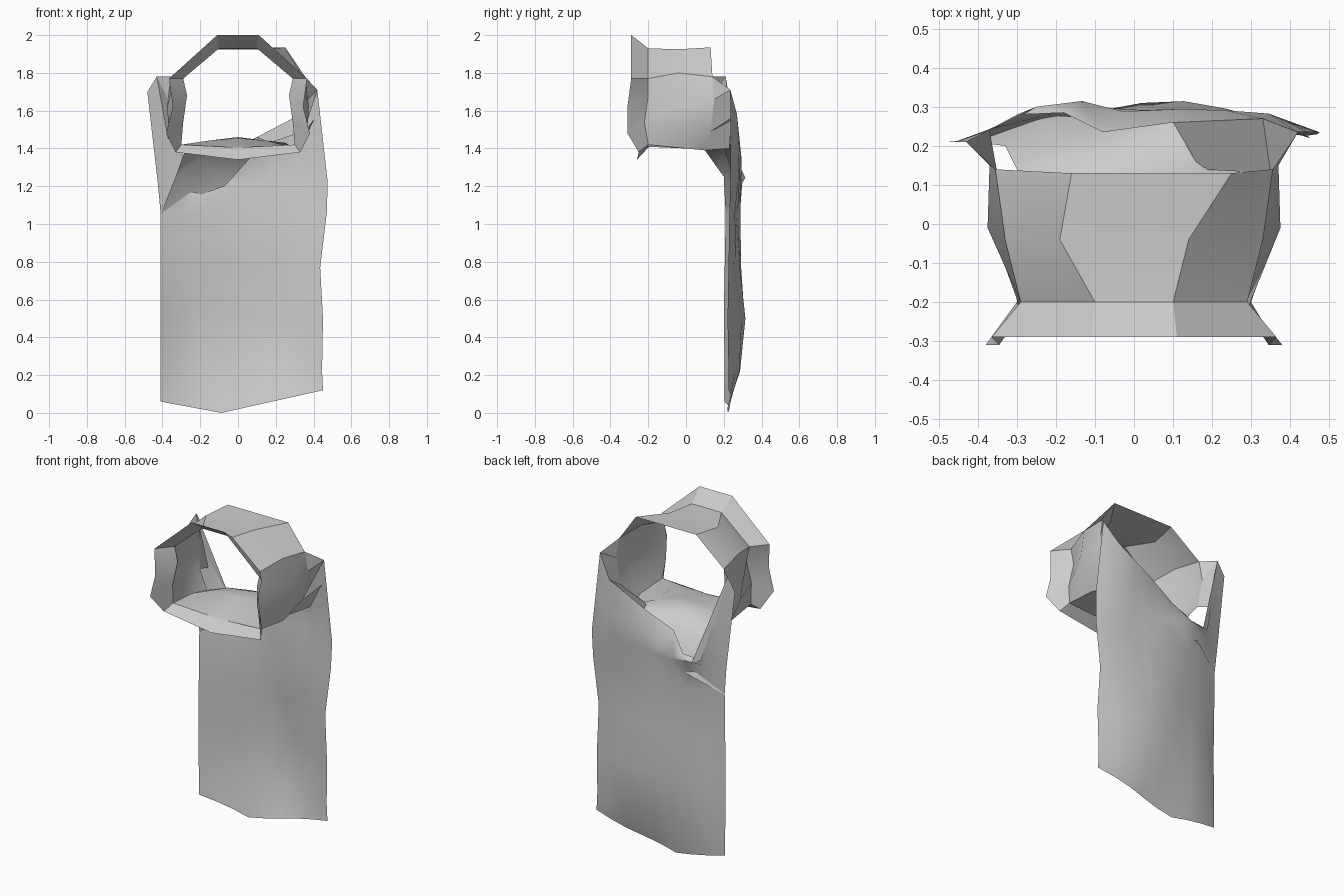
import bpy
import math
from mathutils import Vector

old = bpy.data.objects.get("Cube")
if old:
    bpy.data.objects.remove(old, do_unlink=True)

cloth = bpy.data.materials.new("grey cloth")
cloth.use_nodes = True
GREY = (0.6, 0.6, 0.6, 1)
cloth.diffuse_color = GREY
cloth.node_tree.nodes["Principled BSDF"].inputs["Base Color"].default_value = GREY


def add_sheet(name, verts, faces, angle):
    """Make an open cloth surface, smooth except at sharp folds."""
    mesh = bpy.data.meshes.new(name)
    mesh.from_pydata(verts, [], faces)
    mesh.materials.append(cloth)
    mesh.validate()
    obj = bpy.data.objects.new(name, mesh)
    bpy.context.collection.objects.link(obj)
    bpy.ops.object.select_all(action="DESELECT")
    obj.select_set(True)
    bpy.context.view_layer.objects.active = obj
    bpy.ops.object.mode_set(mode="EDIT")
    bpy.ops.mesh.select_all(action="SELECT")
    bpy.ops.mesh.remove_doubles(threshold=0.001)
    bpy.ops.mesh.normals_make_consistent(inside=False)
    bpy.ops.object.mode_set(mode="OBJECT")
    bpy.ops.object.shade_smooth_by_angle(angle=math.radians(angle))


def loft(name, rows, angle):
    """Bridge equally long rows of points with quads."""
    count = len(rows[0])
    verts = [p for row in rows for p in row]
    faces = [(r * count + c, r * count + c + 1, (r + 1) * count + c + 1, (r + 1) * count + c)
             for r in range(len(rows) - 1) for c in range(count - 1)]
    add_sheet(name, verts, faces, angle)


def mirrored(half, lean=0):
    """Full arch from its left half; lean shifts the crown sideways."""
    left = [Vector(p) for p in half]
    right = [Vector((-p.x, p.y, p.z)) for p in left]
    left[0].x += lean
    right[0].x += lean
    return left[::-1] + right


# Hood: a flared rim, a narrow throat, wide cheeks and an open back
rim = [(.11, -.29, 2), (.365, -.29, 1.77), (.345, -.31, 1.62), (.38, -.31, 1.48), (.33, -.25, 1.38)]
throat = [(.1, -.2, 1.93), (.29, -.2, 1.77), (.27, -.2, 1.68), (.29, -.22, 1.54), (.3, -.2, 1.42)]
cheeks = [(.165, -.04, 1.925), (.33, -.04, 1.8), (.375, -.01, 1.62), (.37, 0, 1.54), (.31, 0, 1.4)]
nape = [(.205, .13, 1.935), (.355, .14, 1.78), (.37, .15, 1.66), (.35, .13, 1.49), (.28, .1, 1.39)]
arches = [mirrored(rim), mirrored(throat), mirrored(cheeks, -.025), mirrored(nape, .045)]
loft("hood", arches, 25)

# Chin band closing the rim beneath the face
loft("chin_band", [[rim[-1], (0, -.26, 1.34), arches[0][-1]],
                   [throat[-1], (0, -.2, 1.405), arches[1][-1]]], 25)

# Chest cloth: a low crest from the chin, falling into the cape on the right
chest = []
for half_width, y, side_z, crest_z in ((.3, -.2, 1.42, 1.405), (.31, 0, 1.4, 1.455),
                                       (.28, .1, 1.39, 1.46)):
    chest.append([(half_width * t, y, crest_z + (side_z - crest_z) * t * t)
                  for t in (-1, -.5, 0, .5, 1)])
chest.append([(-.33, .2, 1.25), (-.2, .21, 1.35), (-.06, .2, 1.41), (.1, .2, 1.43), (.25, .2, 1.43)])
chest.append([(-.41, .21, 1.05), (-.24, .28, 1.14), (-.07, .27, 1.2), (.1, .265, 1.39), (.27, .25, 1.42)])
loft("chest_cloth", chest, 50)

# Cape: each level gives right edge x, left edge x, edge y, back y and z
levels = [
    (-.41, .45, .205, .23, .06),
    (-.41, .445, .205, .28, .22),
    (-.41, .45, .2, .305, .5),
    (-.41, .435, .205, .28, .77),
    (-.41, .47, .21, .28, 1.06),
    (-.425, .475, .215, .295, 1.22),
]
COLUMNS = 9
cape = []
for i, (right, left, edge_y, back_y, z) in enumerate(levels):
    row = []
    for c in range(COLUMNS):
        t = c / (COLUMNS - 1)
        bulge = math.sin(math.pi * t) ** .6
        y = edge_y + .02 * t + (back_y - edge_y - .01) * bulge
        y += .012 * bulge * math.sin(3 * math.pi * t + i)
        # The hem sags right of centre and rises to the left
        hem = max(-.16 * t, .192 * t - .132) if i == 0 else 0
        row.append(Vector((right + (left - right) * t, y, z + hem)))
    cape.append(row)

# Neckline: narrow raised right flap, low middle, broad raised left shoulder
neckline = [Vector(p) for p in (
    (-.48, .21, 1.7), (-.43, .21, 1.78), (-.3, .28, 1.26), (-.18, .285, 1.27), (-.08, .235, 1.37),
    (.1, .26, 1.46), (.215, .265, 1.52), (.33, .27, 1.58), (.42, .235, 1.71))]
yoke = []
for c, (low, high) in enumerate(zip(cape[-1], neckline)):
    middle = low.lerp(high, .5)
    middle.y += .025 * math.sin(math.pi * c / (COLUMNS - 1))
    yoke.append(middle)
loft("cape", cape + [yoke, neckline], 50)

# Left shoulder cloth from the back of the hood to the neckline
lower_edge = [(.17, .14, 1.43), nape[3], nape[2], nape[1]]
loft("left_shoulder", [lower_edge, [neckline[5], neckline[7], neckline[8], neckline[8]]], 25)

# Left collar wall between the hood and the inside of the cape
loft("left_collar", [[nape[3], nape[4]], [(.4, .24, 1.55), (.33, .23, 1.4)]], 25)

# Right shoulder cloth from the hood to the flap
tip = neckline[1]
loft("right_shoulder", [arches[3][-4:-1], [tip, tip, (-.37, .24, 1.45)]], 25)
